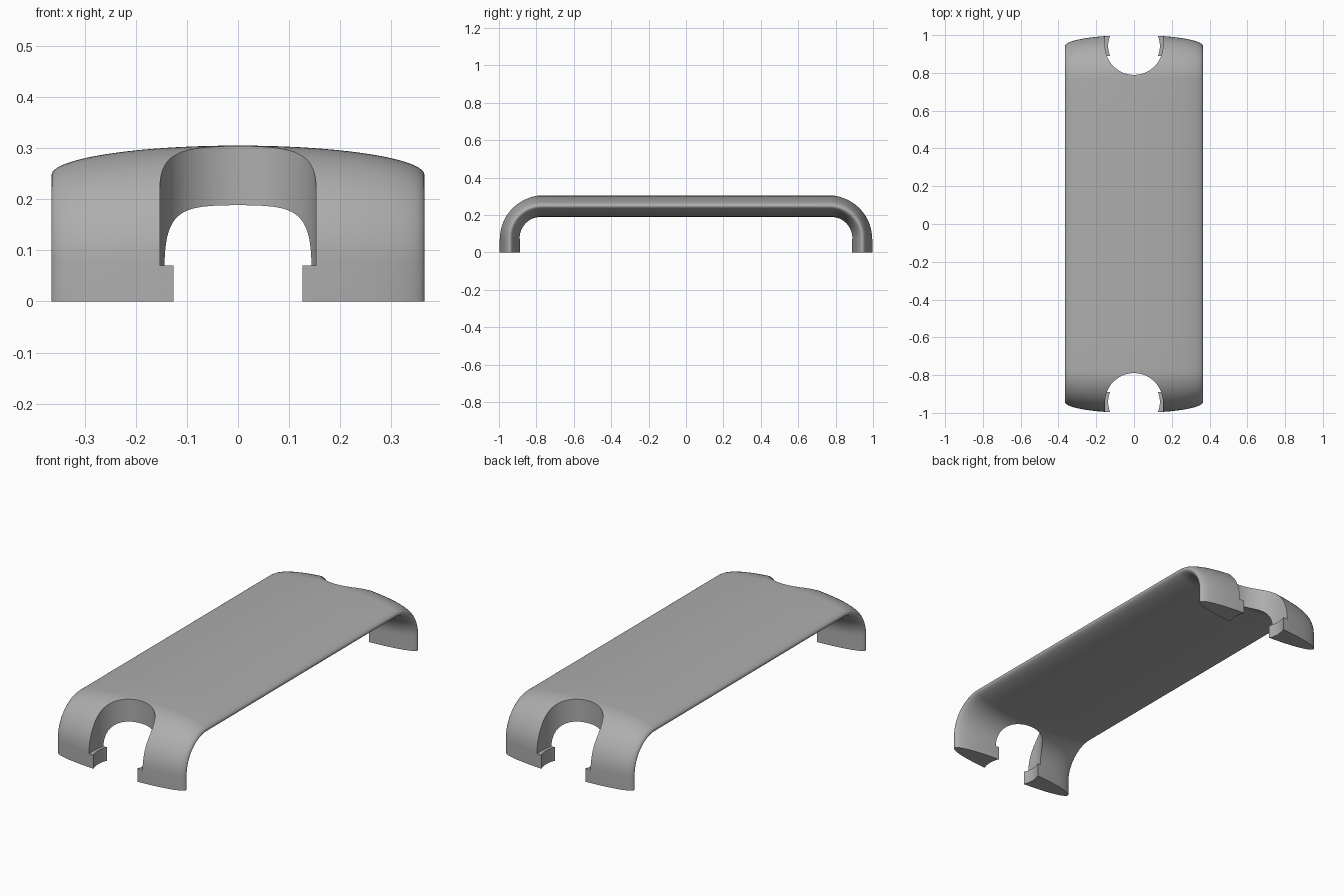
import bpy, bmesh, math

cube = bpy.data.objects.get("Cube")
if cube:
    bpy.data.objects.remove(cube, do_unlink=True)

HALF_WIDTH, HALF_THICK = 0.365, 0.0575
FOOT_Y, BEND = 0.9425, 0.1725        # centre line of the feet, bend radius
BEND_Z = 0.305 - HALF_THICK - BEND
STEP_Z = 0.07                        # top of the ledge in each foot

grey = bpy.data.materials.new("satin grey")
grey.use_nodes = True
colour = (0.42, 0.42, 0.42, 1)
grey.diffuse_color = colour
grey.node_tree.nodes["Principled BSDF"].inputs["Base Color"].default_value = colour


def new_object(name, bm):
    bmesh.ops.recalc_face_normals(bm, faces=bm.faces)
    mesh = bpy.data.meshes.new(name)
    bm.to_mesh(mesh)
    bm.free()
    obj = bpy.data.objects.new(name, mesh)
    bpy.context.collection.objects.link(obj)
    mesh.materials.append(grey)
    return obj


def sweep_handle():
    """Elliptical section swept along a straight bar with two bent ends."""
    half = [(FOOT_Y, 0.0, 0.0)]
    steps = 20
    for i in range(steps + 1):
        a = math.pi / 2 * i / steps
        half.append((FOOT_Y - BEND + BEND * math.cos(a), BEND_Z + BEND * math.sin(a), a))
    half.append((0.6, BEND_Z + BEND, math.pi / 2))
    path = [(-y, z, math.pi - a) for y, z, a in half]
    path += half[::-1]
    bm = bmesh.new()
    count = 80
    rings = []
    for y, z, a in path:
        ring = []
        for k in range(count):
            t = 2 * math.pi * k / count
            off = HALF_THICK * math.sin(t)
            ring.append(bm.verts.new((HALF_WIDTH * math.cos(t),
                                      y + off * math.cos(a), z + off * math.sin(a))))
        rings.append(ring)
    for r, s in zip(rings, rings[1:]):
        for k in range(count):
            n = (k + 1) % count
            bm.faces.new((r[k], r[n], s[n], s[k]))
    bm.faces.new(rings[0])
    bm.faces.new(rings[-1])
    return new_object("handle", bm)


def notch_cutter(name, side, radius, low, high, slot):
    """Upright round cutter; with a slot it opens straight out of the end."""
    count = 72
    if slot:
        pts = [(radius * math.cos(math.pi * k / 36), -radius * math.sin(math.pi * k / 36))
               for k in range(37)]
        pts += [(-radius, 0.2), (radius, 0.2)]
    else:
        pts = [(radius * math.cos(2 * math.pi * k / count),
                radius * math.sin(2 * math.pi * k / count)) for k in range(count)]
    bm = bmesh.new()
    base = bm.faces.new([bm.verts.new((x, side * (FOOT_Y + y), low)) for x, y in pts])
    ext = bmesh.ops.extrude_face_region(bm, geom=[base])
    top = [v for v in ext["geom"] if isinstance(v, bmesh.types.BMVert)]
    bmesh.ops.translate(bm, verts=top, vec=(0, 0, high - low))
    obj = new_object(name, bm)
    obj.hide_render = True
    return obj


handle = sweep_handle()
bpy.ops.object.select_all(action="DESELECT")
bpy.context.view_layer.objects.active = handle
handle.select_set(True)

# Wide notch above the ledge, narrower bore through the foot
for side in (-1, 1):
    for cutter in (notch_cutter("notch_cutter", side, 0.153, STEP_Z, 0.5, True),
                   notch_cutter("bore_cutter", side, 0.137, -0.1, STEP_Z + 0.02, False)):
        mod = handle.modifiers.new("cut", "BOOLEAN")
        mod.operation = "DIFFERENCE"
        mod.solver = "EXACT"
        mod.object = cutter
        bpy.ops.object.modifier_apply(modifier=mod.name)
        bpy.data.objects.remove(cutter, do_unlink=True)

bpy.ops.object.shade_smooth_by_angle(angle=math.radians(30))
